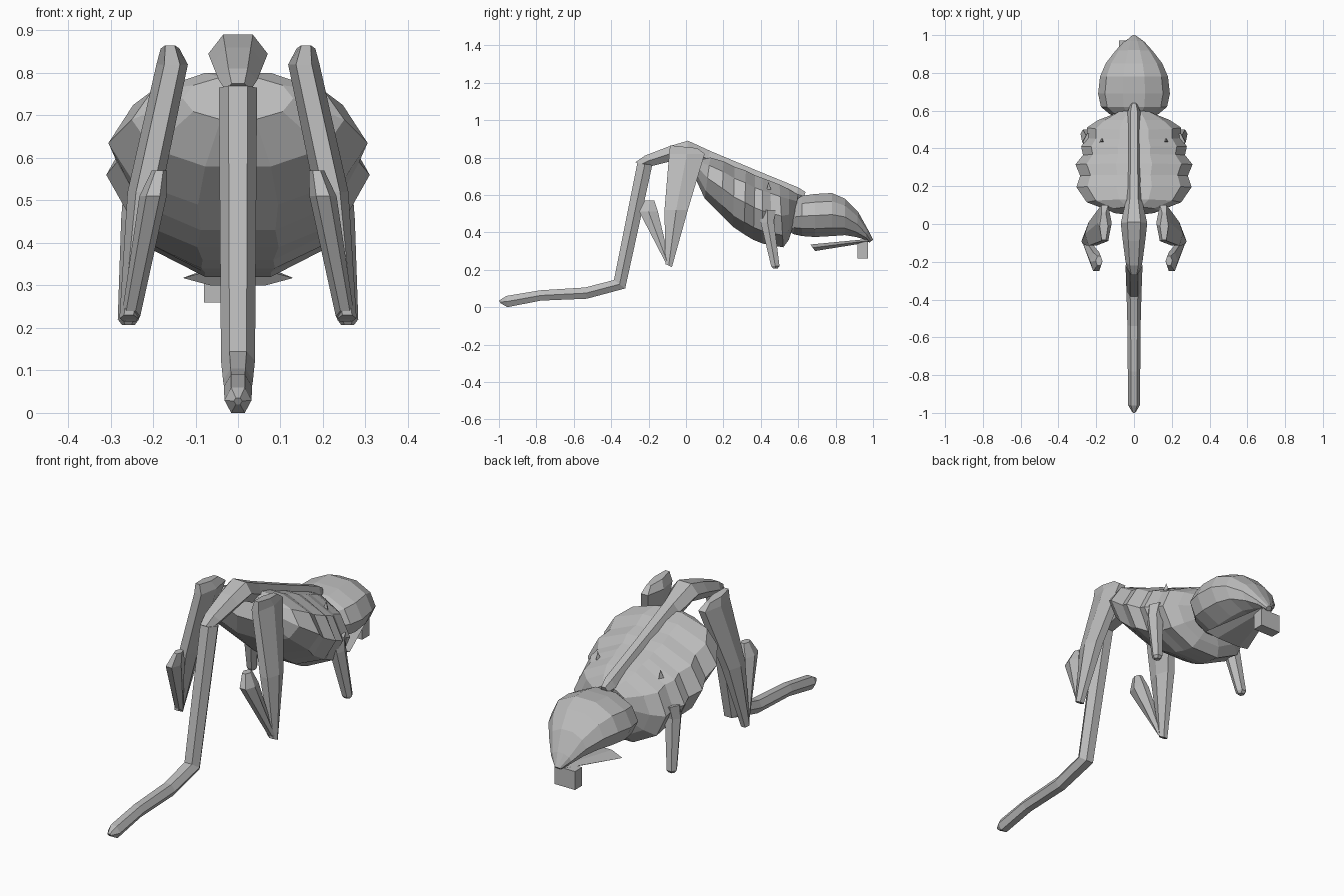
import bpy
import bmesh
import math
from mathutils import Vector

# Remove the default cube only
old = bpy.data.objects.get("Cube")
if old:
    bpy.data.objects.remove(old, do_unlink=True)

# Single flat colour
grey = bpy.data.materials.new("plain_grey")
grey.use_nodes = True
colour = (.5, .5, .5, 1)
grey.diffuse_color = colour
grey.node_tree.nodes["Principled BSDF"].inputs["Base Color"].default_value = colour


def add_object(name, bm, mirrored=False):
    """Turn a bmesh into a flat shaded object, optionally mirrored across x."""
    bmesh.ops.recalc_face_normals(bm, faces=bm.faces)
    mesh = bpy.data.meshes.new(name)
    bm.to_mesh(mesh)
    bm.free()
    mesh.materials.append(grey)
    obj = bpy.data.objects.new(name, mesh)
    bpy.context.collection.objects.link(obj)
    if mirrored:
        modifier = obj.modifiers.new("mirror", "MIRROR")
        modifier.use_mirror_merge = False
    return obj


def loft(name, sections, sides=6, mirrored=False):
    """Skin polygon sections: upper y, upper z, lower y, lower z, half width, centre x."""
    bm = bmesh.new()
    rings = []
    for upper_y, upper_z, lower_y, lower_z, half_width, *offset in sections:
        x = offset[0] if offset else 0
        upper = Vector((x, upper_y, upper_z))
        lower = Vector((x, lower_y, lower_z))
        centre = (upper + lower) / 2
        across = Vector((half_width, 0, 0))
        # Polygons have flat tops, so stretch them to reach the section limits
        rise = (upper - lower) / 2 / math.sin(math.tau * round(sides / 4 - .01) / sides)
        ring = []
        for i in range(sides):
            angle = math.tau * i / sides
            point = centre + across * math.cos(angle) + rise * math.sin(angle)
            ring.append(bm.verts.new(point))
        rings.append(ring)
    for first, second in zip(rings, rings[1:]):
        for i in range(sides):
            j = (i + 1) % sides
            bm.faces.new((first[i], first[j], second[j], second[i]))
    bm.faces.new(rings[0])
    bm.faces.new(rings[-1])
    return add_object(name, bm, mirrored)


# Ribbed barrel of the body, from rump to neck
loft("body", [
    (.09, .79, .05, .69, .13),
    (.13, .80, .10, .58, .25),
    (.20, .78, .19, .49, .305),
    (.26, .75, .25, .43, .285),
    (.32, .73, .31, .39, .31),
    (.37, .705, .36, .36, .27),
    (.41, .69, .41, .34, .28),
    (.45, .675, .46, .33, .25),
    (.50, .655, .52, .32, .25),
    (.55, .63, .55, .36, .19),
    (.60, .60, .57, .42, .10),
], sides=10)

# Pelvis running forward into the raised spine
loft("spine", [
    (-.27, .775, -.22, .745, .03),
    (-.22, .81, -.18, .755, .045),
    (-.09, .86, -.08, .78, .06),
    (.01, .89, 0, .80, .07),
    (.13, .835, .10, .75, .045),
    (.38, .73, .35, .65, .035),
    (.60, .64, .58, .57, .035),
    (.64, .615, .62, .57, .02),
])

# Long tail dropping to the ground
loft("tail", [
    (-.26, .77, -.18, .76, .045),
    (-.385, .145, -.325, .10, .04),
    (-.54, .105, -.53, .045, .035),
    (-.78, .09, -.775, .035, .033),
    (-.96, .06, -.955, 0, .032),
    (-1, .035, -.99, .02, .01),
])

# Skull narrowing to the snout
loft("head", [
    (.555, .50, .56, .40, .08),
    (.59, .575, .575, .39, .13),
    (.62, .595, .62, .38, .175),
    (.69, .605, .69, .375, .19),
    (.78, .61, .78, .38, .18),
    (.85, .58, .85, .385, .15),
    (.92, .51, .91, .375, .10),
    (.97, .42, .96, .36, .055),
    (1, .36, .98, .345, .015),
], sides=10)

# Thin lower jaw
loft("jaw", [(.665, .335, .69, .30, .13), (.98, .365, .97, .345, .03)])

# Block hanging under the snout
bm = bmesh.new()
bmesh.ops.create_cube(bm, size=1)
bmesh.ops.scale(bm, vec=(.11, .055, .09), verts=bm.verts)
bmesh.ops.translate(bm, vec=(-.025, .945, .305), verts=bm.verts)
add_object("snout_block", bm)

# Hind legs: thigh down to the knee, shin folded back up
loft("thigh", [
    (-.085, .865, .06, .85, .022, .16),
    (-.09, .82, .10, .82, .037, .155),
    (-.115, .52, .01, .52, .04, .22),
    (-.11, .23, -.075, .215, .022, .257),
], mirrored=True)
loft("shin", [
    (-.11, .24, -.08, .215, .022, .252),
    (-.25, .51, -.15, .51, .032, .20),
    (-.22, .57, -.17, .57, .018, .185),
], mirrored=True)

# Short front legs
loft("front_leg", [
    (.39, .52, .48, .52, .045, .225),
    (.40, .45, .47, .46, .04, .235),
    (.455, .22, .50, .22, .025, .258),
    (.465, .207, .49, .207, .015, .258),
], mirrored=True)

# Small studs on the shoulders
bm = bmesh.new()
bmesh.ops.create_cone(bm, cap_ends=True, segments=3, radius1=.015, radius2=0, depth=.04)
bmesh.ops.translate(bm, vec=(.17, .44, .65), verts=bm.verts)
add_object("shoulder_stud", bm, mirrored=True)
